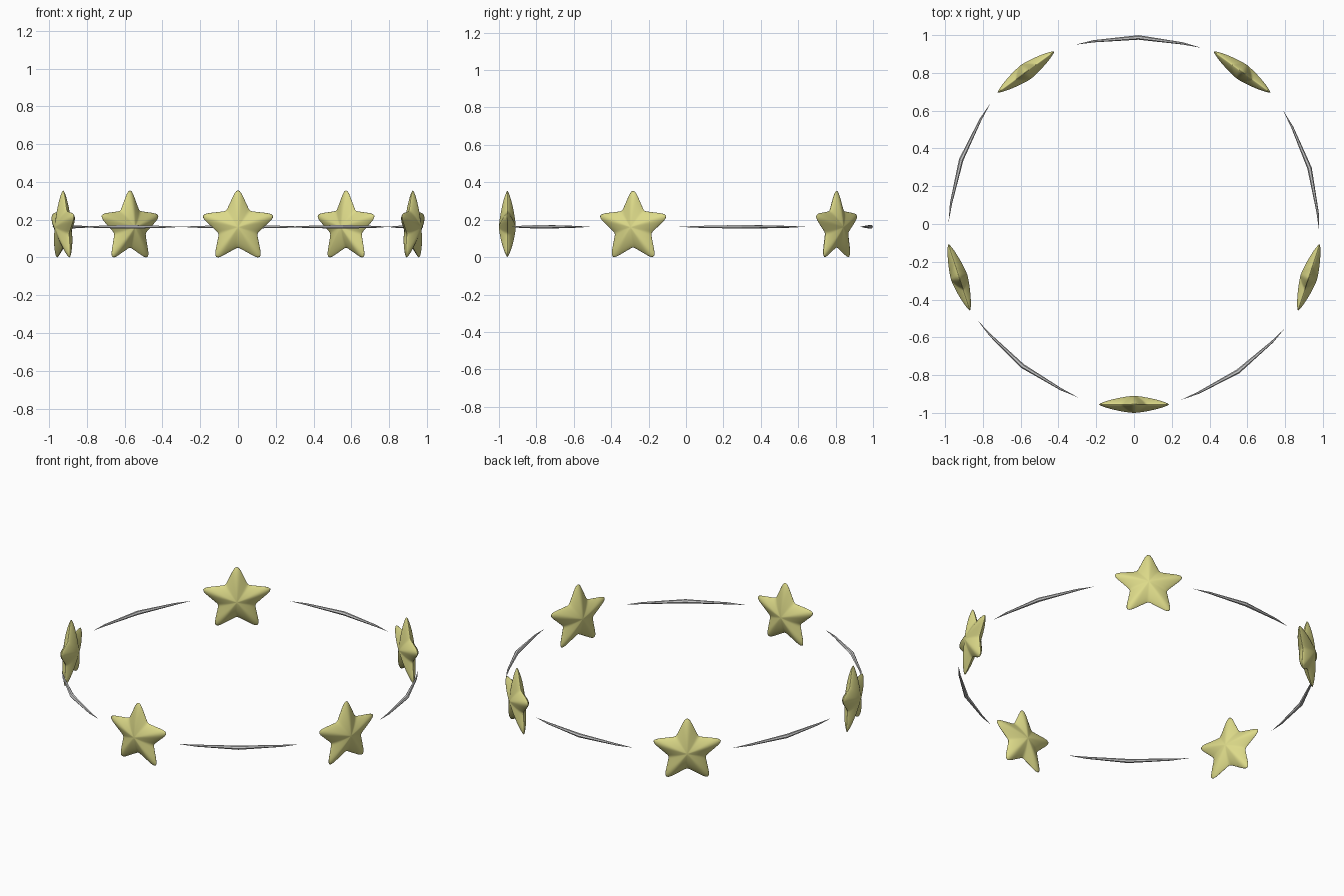
import bpy, bmesh, math
from mathutils import Vector, Matrix

if "Cube" in bpy.data.objects:
    bpy.data.objects.remove(bpy.data.objects["Cube"])

RING_R, RING_Y, MID_Z = 0.973, 0.018, 0.162

yellow = bpy.data.materials.new("soft_yellow")
yellow.diffuse_color = (0.72, 0.70, 0.25, 1)
yellow.use_nodes = True
yellow.node_tree.nodes["Principled BSDF"].inputs["Base Color"].default_value = yellow.diffuse_color


def finish(bm, name, smooth, mat=None):
    bmesh.ops.recalc_face_normals(bm, faces=bm.faces)
    me = bpy.data.meshes.new(name)
    bm.to_mesh(me)
    bm.free()
    for p in me.polygons:
        p.use_smooth = smooth
    if mat:
        me.materials.append(mat)
    ob = bpy.data.objects.new(name, me)
    bpy.context.collection.objects.link(ob)
    return ob


def bridge(bm, a, b):
    n = len(a)
    for i in range(n):
        bm.faces.new((a[i], a[(i + 1) % n], b[(i + 1) % n], b[i]))


def cap(bm, ring, tip):
    for i in range(len(ring)):
        bm.faces.new((ring[i], ring[(i + 1) % len(ring)], tip))


def star_outline(n=120, tip=0.195, outer=0.22, inner=0.107):
    """Polar radii of a five-pointed star with softened points."""
    k = math.radians(36)
    rho = []
    for i in range(n):
        f = (i * 2 * math.pi / n) % (2 * k)
        f = min(f, 2 * k - f)
        rho.append(outer * inner * math.sin(k) /
                   (inner * math.sin(k - f) + outer * math.sin(f)))
    for _ in range(4):
        rho = [(rho[i - 1] + 2 * rho[i] + rho[(i + 1) % n]) / 4 for i in range(n)]
    return [r * tip / rho[0] for r in rho]


# Puffy star: concentric outlines inflated towards the middle on both sides
def star(name):
    bm = bmesh.new()
    rho = star_outline()
    n, half = len(rho), 0.045

    def ring(s, side):
        y = side * half * max(0, 1 - s ** 1.4) ** 0.75
        return [bm.verts.new((s * r * math.sin(i * 2 * math.pi / n), y,
                              s * r * math.cos(i * 2 * math.pi / n)))
                for i, r in enumerate(rho)]

    rim = ring(1, 0)
    for side in (-1, 1):
        prev = rim
        for s in (0.985, 0.95, 0.88, 0.76, 0.6, 0.42, 0.24, 0.1):
            cur = ring(s, side)
            bridge(bm, prev, cur)
            prev = cur
        cap(bm, prev, bm.verts.new((0, side * half, 0)))
    return finish(bm, name, True, yellow)


# Thin connecting sliver: tapered six-sided bar, thickest and kinked mid-way
def sliver(name, centre):
    bm = bmesh.new()

    def point(deg, r, z=0):
        a = math.radians(centre + deg)
        return bm.verts.new((r * math.cos(a), RING_Y + r * math.sin(a), MID_Z + z))

    rings = []
    for deg, r, w in ((-14, 0.973, 0.006), (0, 0.970, 0.012), (14, 0.973, 0.006)):
        rings.append([point(deg, r + w * math.cos(i * math.pi / 3),
                            0.95 * w * math.sin(i * math.pi / 3)) for i in range(6)])
    bridge(bm, rings[0], rings[1])
    bridge(bm, rings[1], rings[2])
    cap(bm, rings[0], point(-20, 0.982))
    cap(bm, rings[2], point(20, 0.982))
    return finish(bm, name, False)


# Five stars facing outwards with a sliver between each pair
for i in range(5):
    deg = -90 + 72 * i
    a = math.radians(deg)
    ob = star(f"star_{i + 1}")
    ob.location = (RING_R * math.cos(a), RING_Y + RING_R * math.sin(a), MID_Z - 0.002)
    ob.rotation_euler.z = a + math.pi / 2
    sliver(f"band_sliver_{i + 1}", deg + 34.6)
